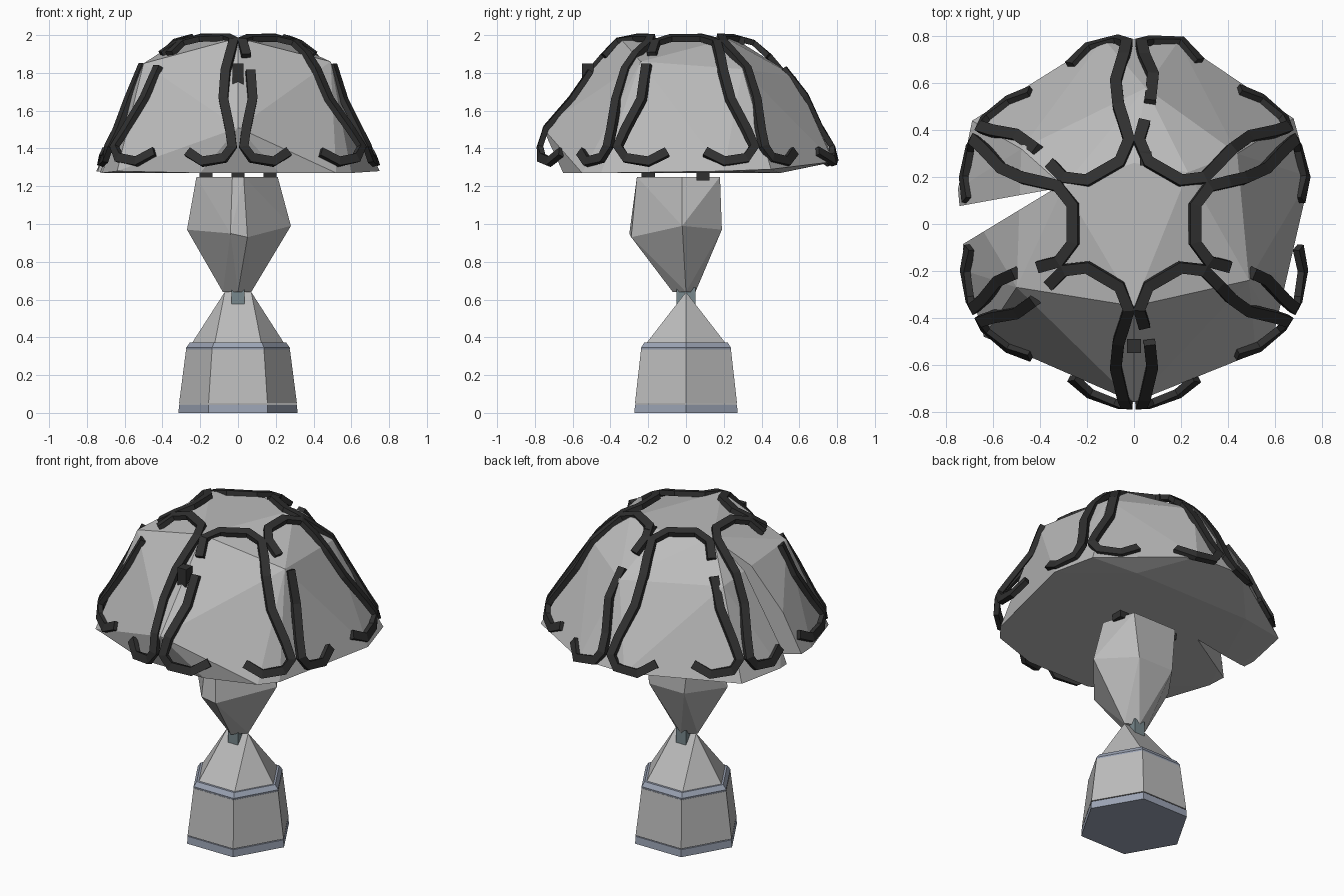
import bpy, bmesh, math
from mathutils import Vector, Matrix
from mathutils.bvhtree import BVHTree

if "Cube" in bpy.data.objects:
    bpy.data.objects.remove(bpy.data.objects["Cube"])


def material(name, rgb):
    m = bpy.data.materials.new(name)
    m.diffuse_color = (*rgb, 1)
    m.use_nodes = True
    m.node_tree.nodes["Principled BSDF"].inputs["Base Color"].default_value = m.diffuse_color
    return m


GREY = material("light grey", (0.50, 0.50, 0.50))
DARK = material("charcoal", (0.03, 0.03, 0.03))
BLUE = material("blue grey", (0.33, 0.37, 0.46))
TEAL = material("teal grey", (0.19, 0.25, 0.27))


def add_object(name, bm, mat):
    bmesh.ops.recalc_face_normals(bm, faces=bm.faces)
    me = bpy.data.meshes.new(name)
    bm.to_mesh(me)
    bm.free()
    me.materials.append(mat)
    ob = bpy.data.objects.new(name, me)
    bpy.context.collection.objects.link(ob)
    return ob


def hull_mesh(points):
    bm = bmesh.new()
    for p in points:
        bm.verts.new(p)
    res = bmesh.ops.convex_hull(bm, input=bm.verts)
    junk = [g for g in res["geom_interior"] + res["geom_unused"]
            if isinstance(g, bmesh.types.BMVert)]
    bmesh.ops.delete(bm, geom=list(set(junk)), context='VERTS')
    return bm


def ring(r, z, n=6):
    return [(r * math.cos(math.tau * i / n), r * math.sin(math.tau * i / n), z) for i in range(n)]


def stack(name, rings, mat):
    """Hexagonal lofted solid from (radius, z) pairs."""
    bm = bmesh.new()
    loops = [[bm.verts.new(p) for p in ring(r, z)] for r, z in rings]
    for a, b in zip(loops, loops[1:]):
        for i in range(6):
            j = (i + 1) % 6
            bm.faces.new((a[i], a[j], b[j], b[i]))
    bm.faces.new(loops[0][::-1])
    bm.faces.new(loops[-1])
    return add_object(name, bm, mat)


def block(name, centre, size, mat):
    bm = bmesh.new()
    bmesh.ops.create_cube(bm, size=1, matrix=Matrix.Translation(centre) @ Matrix.Diagonal((*size, 1)))
    return add_object(name, bm, mat)


# hexagonal base, lower body, band and tapered shoulder
stack("base_plate", [(0.315, 0), (0.312, 0.045)], BLUE)
stack("lower_body", [(0.312, 0.05), (0.275, 0.335)], GREY)
stack("waist_band", [(0.272, 0.325), (0.275, 0.345), (0.255, 0.372)], BLUE)
add_object("shoulder", hull_mesh(ring(0.25, 0.36) + [(-0.07, 0, 0.64), (0.07, 0, 0.64)]), GREY)
block("neck_pin", (0, 0, 0.62), (0.07, 0.10, 0.09), TEAL)

# faceted upper stem
add_object("upper_stem", hull_mesh([
    (-0.08, 0, 0.64), (0.07, 0, 0.64), (0, -0.07, 0.64), (0, 0.05, 0.64),
    (-0.27, -0.02, 0.97), (-0.04, -0.30, 0.95), (0.05, -0.29, 0.93),
    (0.28, -0.02, 0.99), (0.12, 0.19, 0.97), (-0.12, 0.19, 0.97),
    (-0.22, -0.05, 1.25), (-0.03, -0.26, 1.25), (0.03, -0.26, 1.25),
    (0.21, -0.02, 1.25), (0.15, 0.18, 1.25), (-0.15, 0.18, 1.25)]), GREY)

# brackets between stem and shade
for i, (x, y) in enumerate([(0, -0.2), (0.17, 0.09), (-0.17, 0.09)]):
    block(f"bracket_{i}", (x, y, 1.255), (0.07, 0.07, 0.05), DARK)

# domed shade with a flat underside
dome = hull_mesh([
    # rim
    (0.75, 0.20, 1.28), (0.68, 0.45, 1.29), (0.60, -0.45, 1.27), (0.52, -0.55, 1.27),
    (0.22, -0.65, 1.27), (-0.20, -0.65, 1.27), (-0.64, -0.48, 1.28), (-0.72, -0.20, 1.27),
    (-0.75, 0.15, 1.28), (-0.69, 0.44, 1.28), (-0.13, 0.79, 1.33), (0.19, 0.78, 1.33),
    (0.4, 0.5, 1.27), (-0.4, 0.5, 1.27), (0, -0.76, 1.51),
    # shoulder and crown
    (0.49, -0.24, 1.86), (-0.50, -0.27, 1.85), (0.44, 0.30, 1.82), (-0.48, 0.32, 1.78),
    (0.05, 0.58, 1.78), (0, -0.35, 1.985), (0.23, 0.22, 1.98), (-0.30, 0.16, 1.98),
    (0, 0.26, 1.98)])
surface = BVHTree.FromBMesh(dome)
shade = add_object("shade", dome, GREY)

# wedge missing from the left of the shade
wedge = [(-0.34, 0.15), (-1.0, 0.03), (-1.0, -0.25)]
cutter = add_object("notch_cutter", hull_mesh([(x, y, z) for x, y in wedge for z in (1.1, 2.2)]), GREY)
cutter.hide_render = True
mod = shade.modifiers.new("notch", 'BOOLEAN')
mod.operation, mod.solver, mod.object = 'DIFFERENCE', 'EXACT', cutter
bpy.context.view_layer.update()
dg = bpy.context.evaluated_depsgraph_get()
cut = bpy.data.meshes.new_from_object(shade.evaluated_get(dg))
shade.modifiers.clear()
shade.data = cut
bpy.data.objects.remove(cutter)

# dark vine strips: one curled arch per panel, following the dome
CORE = Vector((0, 0, 1.25))


def on_dome(p):
    """Push a path point outward until it clears the shade."""
    d = p - CORE
    hit = surface.ray_cast(CORE + Vector((0, 0, 0.05)), (p - CORE - Vector((0, 0, 0.05))).normalized())
    if hit[0] is not None and (hit[0] - CORE).length + 0.008 > d.length:
        return hit[0] + d.normalized() * 0.008
    return p


def strip(name, path, width=0.05, thick=0.03):
    pts = [on_dome(p) for p in path]
    bm = bmesh.new()
    loops = []
    for i, p in enumerate(pts):
        tangent = (pts[min(i + 1, len(pts) - 1)] - pts[max(i - 1, 0)]).normalized()
        out = (p - Vector((0, 0, 1.1))).normalized()
        side = tangent.cross(out).normalized() * width / 2
        up = side.cross(tangent).normalized() * thick / 2
        loops.append([bm.verts.new(p + a * side + b * up)
                      for a, b in ((-1, -1), (1, -1), (1, 1), (-1, 1))])
    for a, b in zip(loops, loops[1:]):
        for i in range(4):
            j = (i + 1) % 4
            bm.faces.new((a[i], a[j], b[j], b[i]))
    bm.faces.new(loops[0])
    bm.faces.new(loops[-1])
    add_object(name, bm, DARK)


# half arch as (outward, sideways, height), from curl to crown
HALF = [(0.70, 0.10, 1.38), (0.72, 0.20, 1.33), (0.70, 0.32, 1.35), (0.685, 0.36, 1.41),
        (0.64, 0.32, 1.50), (0.56, 0.235, 1.66), (0.47, 0.195, 1.81), (0.40, 0.18, 1.89),
        (0.32, 0.16, 1.96), (0.26, 0.08, 1.985)]
for k in range(6):
    turn = Matrix.Rotation(math.radians(60 * k), 3, 'Z')
    flip = -1 if k in (1, 2, 3) else 1

    def place(points, s):
        return [turn @ Vector((r, s * flip * t, z)) for r, t, z in points]

    strip(f"vine_arch_{k}", place(HALF, 1) + place(HALF[:6:-1], -1))
    strip(f"vine_curl_{k}", place(HALF[:7], -1))

# dark clasps on the front and back ridges
block("front_clasp", (0, -0.52, 1.79), (0.06, 0.06, 0.12), DARK)
block("back_clasp", (0.05, 0.28, 1.97), (0.05, 0.06, 0.04), DARK)
